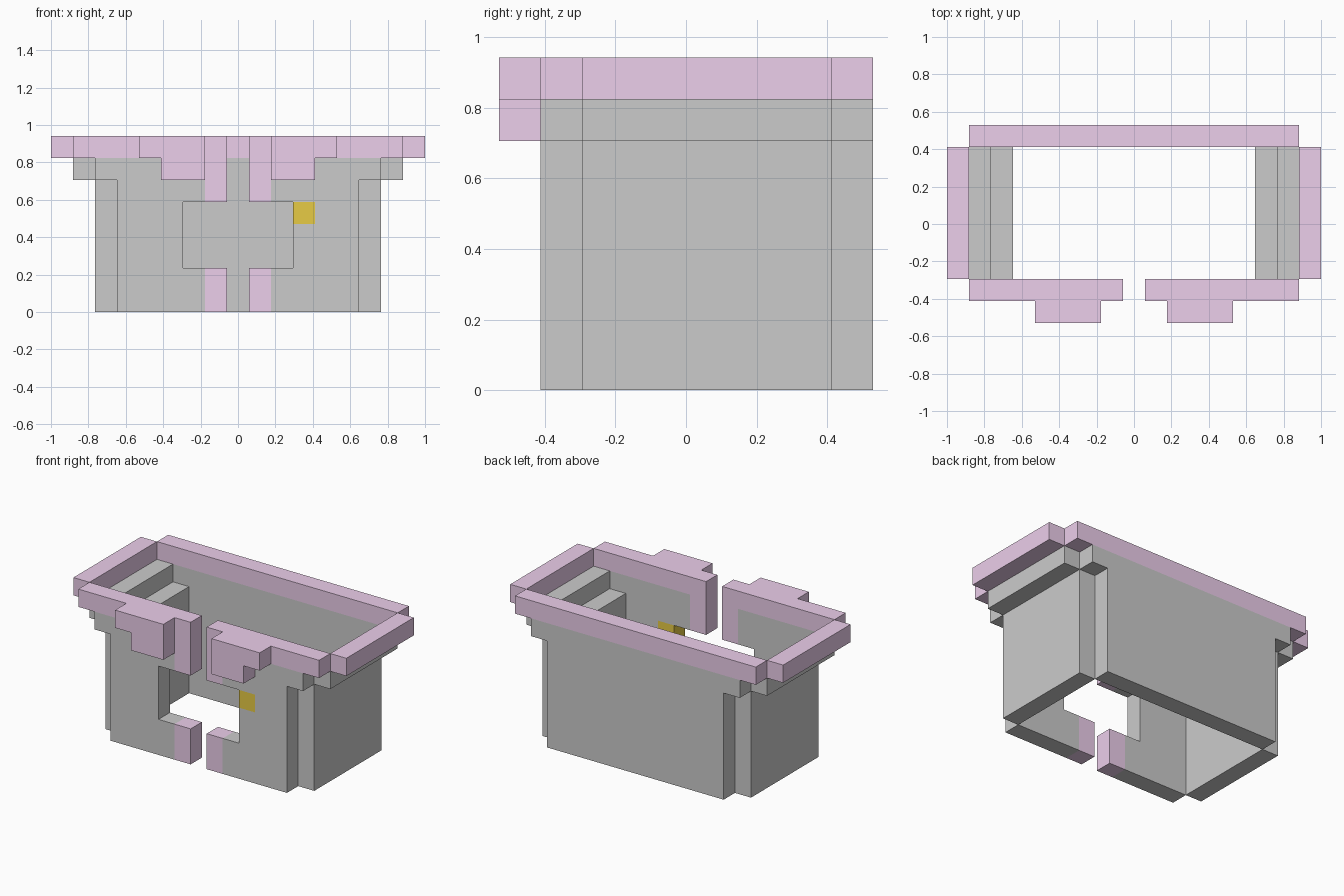
import bpy, bmesh

if "Cube" in bpy.data.objects:
    bpy.data.objects.remove(bpy.data.objects["Cube"])

U = 2 / 17          # one block of the model's grid


def material(name, rgb):
    m = bpy.data.materials.new(name)
    m.diffuse_color = (*rgb, 1)
    m.use_nodes = True
    m.node_tree.nodes["Principled BSDF"].inputs["Base Color"].default_value = m.diffuse_color
    return m


PINK = material("pink_trim", (0.84, 0.62, 0.83))
YELLOW = material("yellow", (0.80, 0.60, 0.06))


def slab(name, outline, y0, y1, mat=None, mirror=False):
    """Extrude an (x, z) outline from y0 to y1, all in grid blocks."""
    s = -1 if mirror else 1
    bm = bmesh.new()
    face = bm.faces.new([bm.verts.new((s * x * U, y0 * U, z * U)) for x, z in outline])
    ext = bmesh.ops.extrude_face_region(bm, geom=[face])
    moved = [v for v in ext["geom"] if isinstance(v, bmesh.types.BMVert)]
    bmesh.ops.translate(bm, verts=moved, vec=(0, (y1 - y0) * U, 0))
    bmesh.ops.recalc_face_normals(bm, faces=bm.faces)
    mesh = bpy.data.meshes.new(name)
    bm.to_mesh(mesh)
    bm.free()
    if mat:
        mesh.materials.append(mat)
    ob = bpy.data.objects.new(name, mesh)
    bpy.context.collection.objects.link(ob)


def rect(x0, x1, z0, z1):
    return [(x0, z0), (x1, z0), (x1, z1), (x0, z1)]


# Back wall, flaring at the top, with its rim
slab("back_wall", [(-5.5, 0), (5.5, 0), (5.5, 6), (6.5, 6), (6.5, 7),
                   (-6.5, 7), (-6.5, 6), (-5.5, 6)], 3.5, 4.5)
slab("back_rim", rect(-7.5, 7.5, 7, 8), 3.5, 4.5, PINK)

# Front half wall around the window; the right one is notched for the button
wall_start = [(1.5, 0), (5.5, 0), (5.5, 6), (6.5, 6), (6.5, 7), (1.5, 7), (1.5, 5)]
window_corner = {"left": [(2.5, 5)], "right": [(2.5, 5), (3.5, 5), (3.5, 4), (2.5, 4)]}
wall_end = [(2.5, 2), (1.5, 2)]

for side, flip in (("right", False), ("left", True)):
    # Stepped side wall and rim
    slab(f"{side}_wall", rect(5.5, 6.5, 0, 6), -2.5, 3.5, None, flip)
    slab(f"{side}_step", rect(6.5, 7.5, 6, 7), -2.5, 3.5, None, flip)
    slab(f"{side}_rim", rect(7.5, 8.5, 7, 8), -2.5, 3.5, PINK, flip)

    # Front wall; the corner list drops the redundant collinear point
    corner = window_corner[side]
    if side == "right":
        corner = corner[1:]
    slab(f"{side}_front_wall", wall_start + corner + wall_end, -3.5, -2.5, None, flip)

    # Front rim with upper post, lower post, and the raised lapel
    slab(f"{side}_front_rim", [(0.5, 5), (1.5, 5), (1.5, 7), (7.5, 7), (7.5, 8), (0.5, 8)],
         -3.5, -2.5, PINK, flip)
    slab(f"{side}_lower_post", rect(0.5, 1.5, 0, 2), -3.5, -2.5, PINK, flip)
    slab(f"{side}_lapel", [(1.5, 6), (3.5, 6), (3.5, 7), (4.5, 7), (4.5, 8), (1.5, 8)],
         -4.5, -3.5, PINK, flip)

# Yellow button set into the right front wall
slab("button", rect(2.5, 3.5, 4, 5), -3.5, -2.5, YELLOW)
